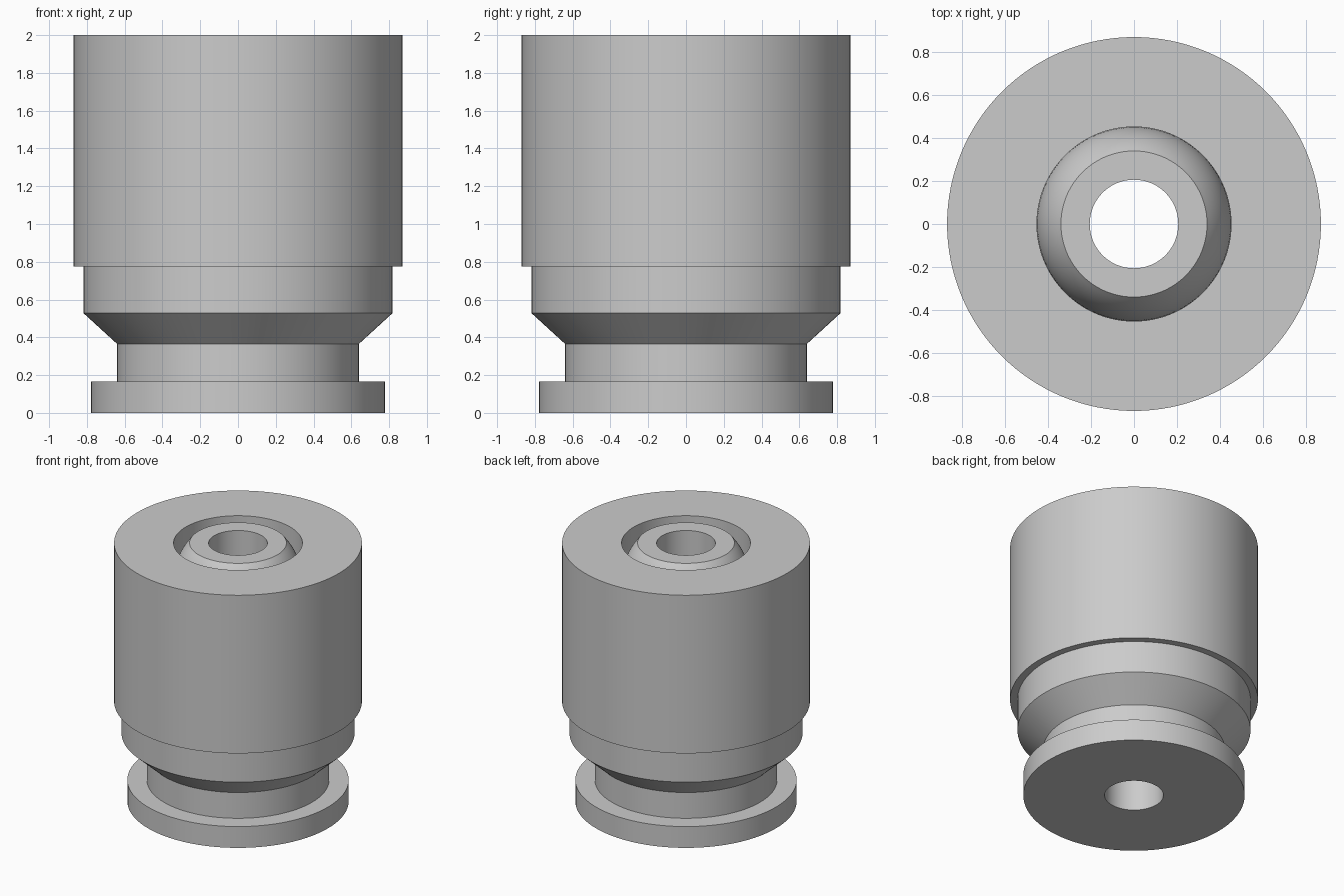
import bpy
import bmesh
from math import cos, sin, pi, radians, asin, sqrt

if "Cube" in bpy.data.objects:
    bpy.data.objects.remove(bpy.data.objects["Cube"], do_unlink=True)

SEGMENTS = 128

# Plain grey metal
grey = bpy.data.materials.new("grey_metal")
grey.use_nodes = True
colour = (0.6, 0.6, 0.6, 1)
grey.diffuse_color = colour
grey.node_tree.nodes["Principled BSDF"].inputs["Base Color"].default_value = colour


def lathe(name, profile, material):
    """Revolve a closed (radius, height) profile around the z axis."""
    bm = bmesh.new()
    rings = []
    for i in range(SEGMENTS):
        a = 2 * pi * i / SEGMENTS
        rings.append([bm.verts.new((r * cos(a), r * sin(a), z)) for r, z in profile])
    n = len(profile)
    for i in range(SEGMENTS):
        here, there = rings[i], rings[(i + 1) % SEGMENTS]
        for j in range(n):
            k = (j + 1) % n
            bm.faces.new((here[j], there[j], there[k], here[k]))
    bmesh.ops.recalc_face_normals(bm, faces=bm.faces)
    mesh = bpy.data.meshes.new(name)
    bm.to_mesh(mesh)
    bm.free()
    mesh.materials.append(material)
    obj = bpy.data.objects.new(name, mesh)
    bpy.context.collection.objects.link(obj)
    bpy.ops.object.select_all(action='DESELECT')
    obj.select_set(True)
    bpy.context.view_layer.objects.active = obj
    bpy.ops.object.shade_smooth_by_angle(angle=radians(25))
    return obj


BORE, CREST, BALL, TOP = 0.206, 0.34, 0.452, 2.0

# Base flange, groove, chamfer, shoulder and wide sleeve
outside = [(BORE, 0), (0.777, 0), (0.777, 0.165), (0.64, 0.165), (0.64, 0.365),
           (0.818, 0.528), (0.818, 0.775), (0.87, 0.775), (0.87, TOP)]

# Recess wall down to the ball's widest ring, then up its round shoulder
ball_z = TOP - sqrt(BALL ** 2 - CREST ** 2)
end_angle = asin((TOP - ball_z) / BALL)
STEPS = 12
ball = [(BALL * cos(end_angle * i / STEPS), ball_z + BALL * sin(end_angle * i / STEPS))
        for i in range(STEPS + 1)]

# Flat ball top and straight bore close the profile
lathe("bored_spool_body", outside + [(BALL, TOP)] + ball + [(BORE, TOP)], grey)
